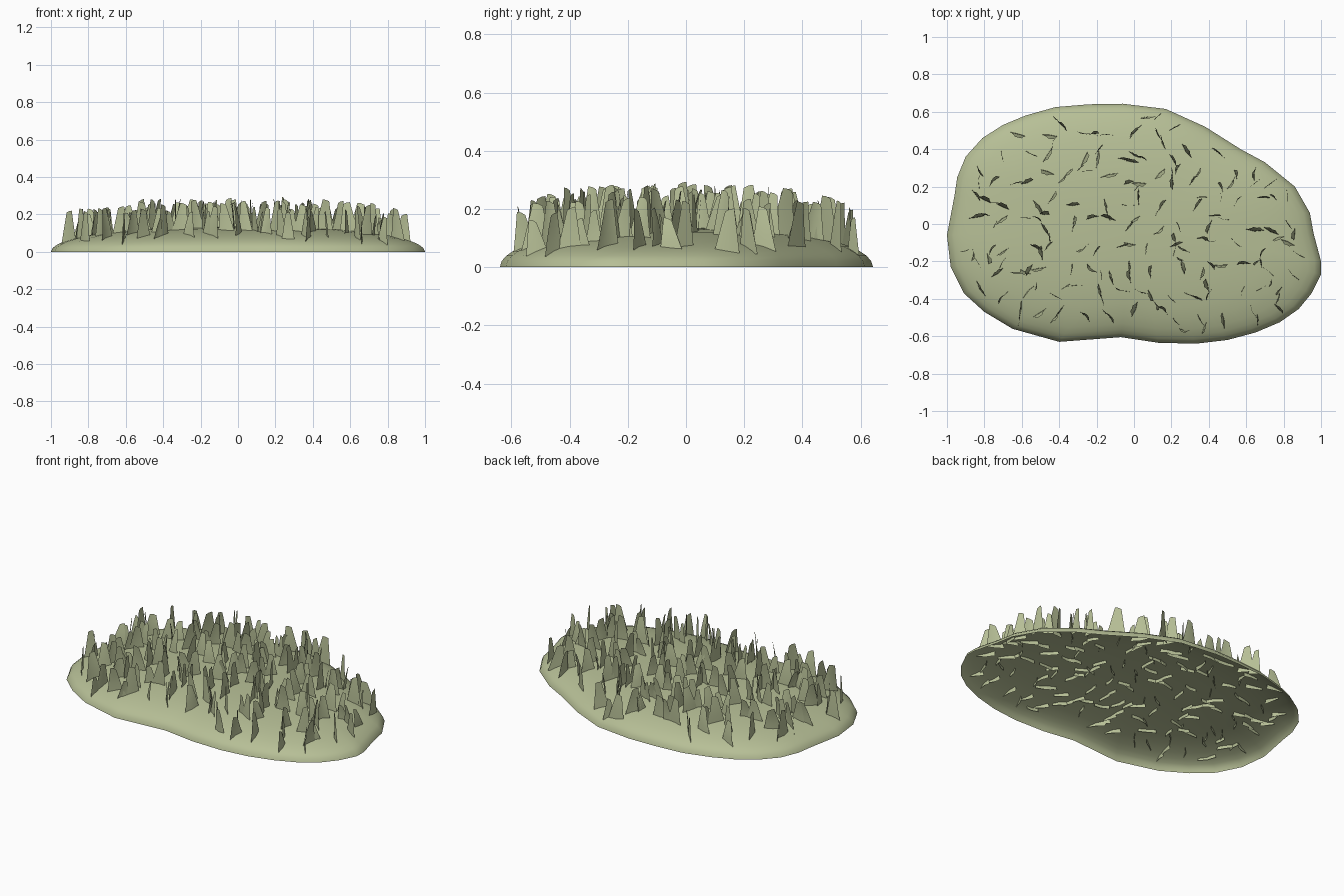
import bpy, bmesh, math, random
from mathutils import Vector

if "Cube" in bpy.data.objects:
    bpy.data.objects.remove(bpy.data.objects["Cube"])

random.seed(7)

# one flat colour for mound and blades
mat = bpy.data.materials.new("pale moss green")
mat.diffuse_color = (0.47, 0.52, 0.305, 1)
mat.use_nodes = True
mat.node_tree.nodes["Principled BSDF"].inputs["Base Color"].default_value = mat.diffuse_color

# outline of the patch seen from above, counter-clockwise
OUTLINE = [(1, -.2), (.96, -.05), (.94, .06), (.86, .2), (.7, .33), (.57, .4), (.38, .52),
           (.17, .615), (-.06, .643), (-.24, .64), (-.42, .625), (-.58, .58), (-.7, .53),
           (-.81, .46), (-.9, .36), (-.945, .25), (-.96, .15), (-1, -.06), (-.98, -.23),
           (-.91, -.37), (-.8, -.47), (-.65, -.56), (-.4, -.63), (-.07, -.605), (.13, -.635),
           (.33, -.64), (.5, -.62), (.65, -.58), (.78, -.525), (.88, -.455), (.95, -.37), (1, -.27)]
HEIGHT = 0.135


def dome(r):
    return HEIGHT * max(0.0, 1 - r ** 2.5) ** 0.5


def radial(x, y):
    """Fraction of the way from the centre to the outline at (x, y)."""
    for i, (ax, ay) in enumerate(OUTLINE):
        bx, by = OUTLINE[(i + 1) % len(OUTLINE)]
        d = ax * by - ay * bx
        s, t = (x * by - y * bx) / d, (ax * y - ay * x) / d
        if s >= -1e-9 and t >= -1e-9:
            return s + t
    return 1.0


def finish(bm, name):
    me = bpy.data.meshes.new(name)
    bm.to_mesh(me)
    bm.free()
    me.materials.append(mat)
    ob = bpy.data.objects.new(name, me)
    bpy.context.collection.objects.link(ob)
    for p in me.polygons:
        p.use_smooth = True
    return ob


# mound: open shell of scaled outline rings
bm = bmesh.new()
rings = []
for r in (1, .99, .965, .93, .88, .8, .7, .55, .38, .2):
    rings.append([bm.verts.new((x * r, y * r, dome(r))) for x, y in OUTLINE])
n = len(OUTLINE)
for a, b in zip(rings, rings[1:]):
    for i in range(n):
        j = (i + 1) % n
        bm.faces.new((a[i], a[j], b[j], b[i]))
top = bm.verts.new((0, 0, HEIGHT))
for i in range(n):
    bm.faces.new((rings[-1][i], rings[-1][(i + 1) % n], top))
finish(bm, "mound")


# grass: tapered, slightly folded blades with blunt tips
def blade(bm, x, y, ang, h, w):
    along = Vector((math.cos(ang), math.sin(ang), 0))
    out = Vector((-along.y, along.x, 0))
    lean = random.uniform(-.02, .02)
    bend = random.uniform(-.02, .02)
    fold = random.uniform(-.2, .2)
    z0 = dome(min(radial(x, y), .97)) - .02
    rows = []
    for t in (0, .35, .7, 1):
        half = w * .5 * (1 - .66 * t)
        c = Vector((x, y, z0 + t * h)) + along * lean * t + out * bend * t * t
        tilt = Vector((0, 0, .008 * t))
        rows.append([bm.verts.new(c - along * half - tilt),
                     bm.verts.new(c + out * fold * half),
                     bm.verts.new(c + along * half + tilt * .3)])
    for a, b in zip(rows, rows[1:]):
        for k in range(2):
            bm.faces.new((a[k], a[k + 1], b[k + 1], b[k]))


bm = bmesh.new()
STEP = .122
for row in range(-5, 6):
    for col in range(-9, 10):
        x = (col + .5 * (row % 2)) * STEP + random.uniform(-.04, .04)
        y = row * STEP + random.uniform(-.04, .04)
        if radial(x, y) > .93:
            continue
        ang = random.uniform(0, 2 * math.pi)
        blade(bm, x, y, ang, random.uniform(.14, .18), random.uniform(.08, .11))
        # a smaller neighbour blade makes a tuft
        if random.random() < .6:
            a2 = ang + random.uniform(-.9, .9)
            d = .05
            x2, y2 = x + d * math.cos(ang), y + d * math.sin(ang)
            if radial(x2, y2) < .95:
                blade(bm, x2, y2, a2, random.uniform(.11, .16), random.uniform(.06, .09))
finish(bm, "grass_blades")
